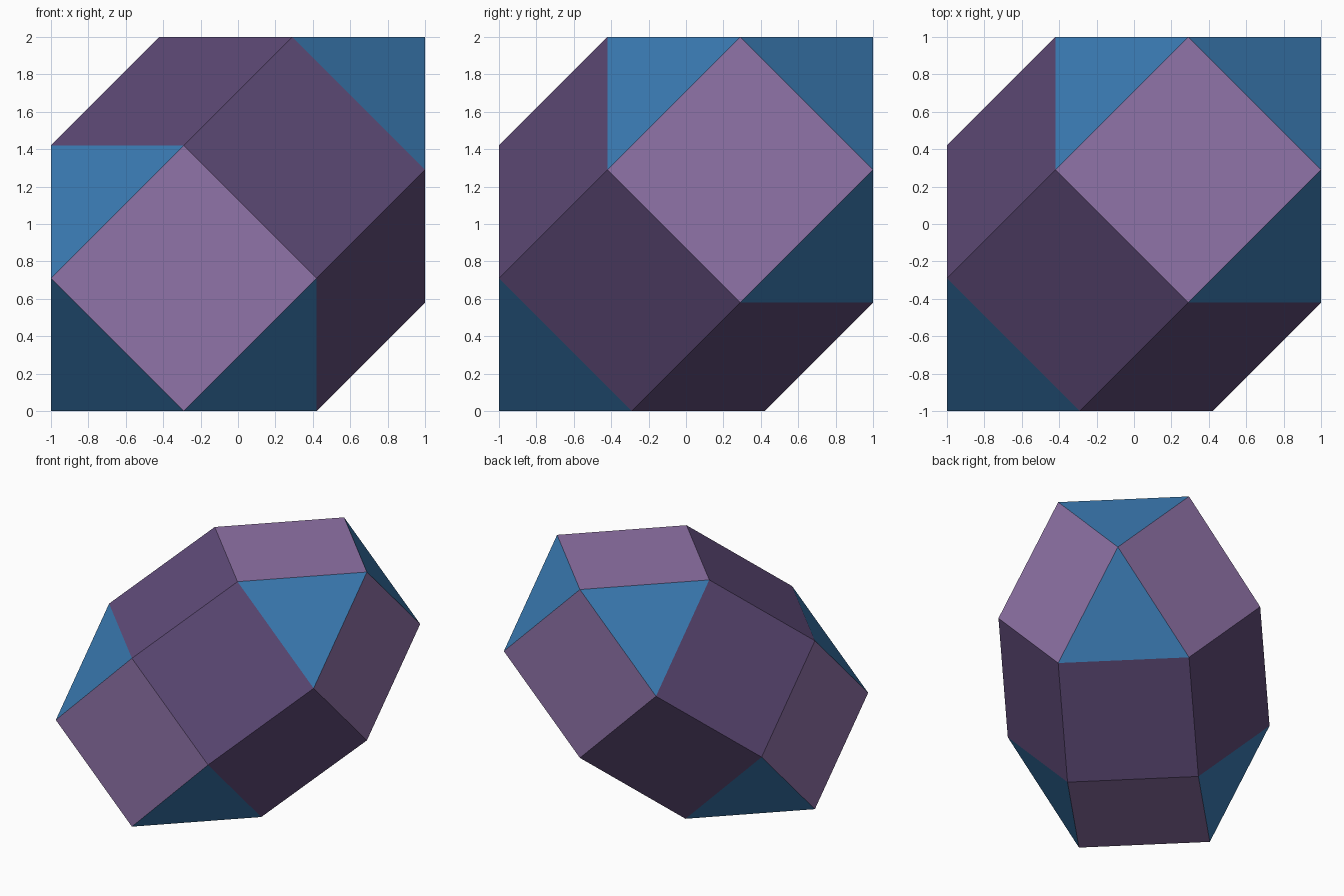
import bpy, bmesh, math
from itertools import product
from mathutils import Vector

if "Cube" in bpy.data.objects:
    bpy.data.objects.remove(bpy.data.objects["Cube"])

# Sizes: half square diagonal, and half the stretch per coordinate along the long diagonal axis
SHIFT_RATIO = 1 / math.sqrt(6)
A = 1 / (1 + SHIFT_RATIO)
SHIFT = A * SHIFT_RATIO
AXIS = Vector((1, 1, 1)).normalized()


def linear(c):
    c /= 255
    return c / 12.92 if c <= 0.04045 else ((c + 0.055) / 1.055) ** 2.4


def material(name, r, g, b):
    m = bpy.data.materials.new(name)
    m.diffuse_color = (linear(r), linear(g), linear(b), 1)
    m.use_nodes = True
    m.node_tree.nodes["Principled BSDF"].inputs["Base Color"].default_value = m.diffuse_color
    return m


# Cuboctahedron corners, split at the hexagonal waist and pulled apart
corners = set()
for p in product((-1, 0, 1), repeat=3):
    if p.count(0) != 1:
        continue
    total = sum(p)
    for side in (1, -1):
        if total * side >= 0:
            corners.add(tuple(c * A + side * SHIFT for c in p))

bm = bmesh.new()
for c in sorted(corners):
    bm.verts.new((c[0], c[1], c[2] + 1))
bmesh.ops.convex_hull(bm, input=bm.verts[:])
bmesh.ops.dissolve_limit(bm, angle_limit=math.radians(2),
                         verts=bm.verts[:], edges=bm.edges[:])
bmesh.ops.recalc_face_normals(bm, faces=bm.faces[:])
bm.normal_update()

# Triangles, end squares, and waist squares parallel to the long axis
for f in bm.faces:
    f.smooth = False
    if len(f.verts) == 3:
        f.material_index = 0
    else:
        f.material_index = 2 if abs(f.normal.dot(AXIS)) < 0.1 else 1

mesh = bpy.data.meshes.new("elongated_polyhedron")
bm.to_mesh(mesh)
bm.free()
mesh.materials.append(material("blue", 58, 122, 178))
mesh.materials.append(material("light purple", 144, 115, 168))
mesh.materials.append(material("dark purple", 94, 74, 119))
body = bpy.data.objects.new("elongated_polyhedron", mesh)
bpy.context.collection.objects.link(body)
